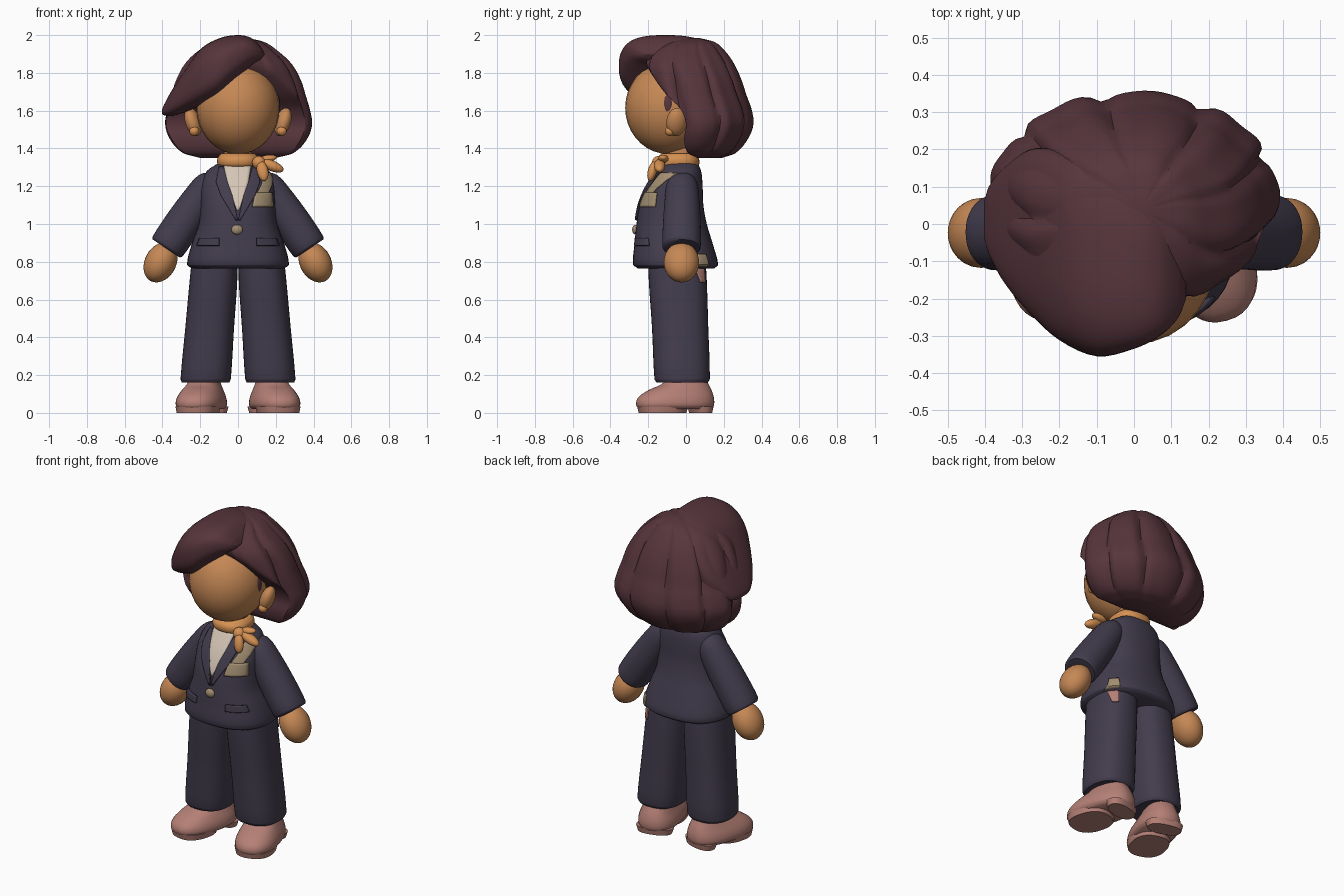
import bpy, bmesh, math
from mathutils import Matrix, Vector

if "Cube" in bpy.data.objects:
    bpy.data.objects.remove(bpy.data.objects["Cube"])


def material(name, rgb):
    m = bpy.data.materials.new(name)
    m.diffuse_color = (*rgb, 1)
    m.use_nodes = True
    m.node_tree.nodes["Principled BSDF"].inputs["Base Color"].default_value = m.diffuse_color
    return m


SKIN = material("skin", (0.56, 0.245, 0.09))
HAIR = material("dark_hair", (0.095, 0.036, 0.046))
NAVY = material("navy_cloth", (0.055, 0.045, 0.074))
SCARF = material("orange_scarf", (0.66, 0.28, 0.085))
SHIRT = material("cream_shirt", (0.66, 0.56, 0.46))
BEIGE = material("beige_trim", (0.36, 0.27, 0.165))
SHOE = material("pink_leather", (0.46, 0.215, 0.18))
MIRROR = Matrix.Diagonal((-1, 1, 1, 1))


def finish(name, bm, mat, angle=50, closed=True):
    if closed:
        bmesh.ops.recalc_face_normals(bm, faces=bm.faces)
    me = bpy.data.meshes.new(name)
    bm.to_mesh(me)
    bm.free()
    me.materials.append(mat)
    ob = bpy.data.objects.new(name, me)
    bpy.context.collection.objects.link(ob)
    bpy.ops.object.select_all(action='DESELECT')
    ob.select_set(True)
    bpy.context.view_layer.objects.active = ob
    bpy.ops.object.shade_smooth_by_angle(angle=math.radians(angle))
    return ob


def row_at(rows, z):
    """Smoothly interpolate a table of cross-sections at height z."""
    z = min(max(z, rows[0][0]), rows[-1][0])
    i = max(k for k in range(len(rows) - 1) if rows[k][0] <= z)
    a, b = rows[i], rows[i + 1]
    p, q = rows[max(i - 1, 0)], rows[min(i + 2, len(rows) - 1)]
    d = b[0] - a[0]
    t = (z - a[0]) / d
    out = [z]
    for c in range(1, len(a)):
        m0 = (b[c] - p[c]) / (b[0] - p[0]) * d
        m1 = (q[c] - a[c]) / (q[0] - a[0]) * d
        out.append((2*t**3 - 3*t*t + 1) * a[c] + (t**3 - 2*t*t + t) * m0
                   + (3*t*t - 2*t**3) * b[c] + (t**3 - t*t) * m1)
    return out


def ring_point(row, th, n=2.4):
    """Point on a superellipse section: z, centre x, half width, front y, back y."""
    z, cx, hx, yf, yb = row[:5]
    c, s = math.cos(th), math.sin(th)
    x = cx + max(hx, 0.001) * math.copysign(abs(c) ** (2 / n), c)
    y = (yf + yb) / 2 + max((yb - yf) / 2, 0.001) * math.copysign(abs(s) ** (2 / n), s)
    return Vector((x, y, z))


def loft(name, rows, mat, matrix=None, seg=40, steps=4, n=2.4, shape=None, angle=50):
    bm = bmesh.new()
    zs = [a[0] + (b[0] - a[0]) * k / steps for a, b in zip(rows, rows[1:]) for k in range(steps)]
    rings = []
    for z in zs + [rows[-1][0]]:
        row = row_at(rows, z)
        pts = []
        for k in range(seg):
            th = math.tau * k / seg
            p = ring_point(row, th, n)
            pts.append(bm.verts.new(shape(p, th, row) if shape else p))
        rings.append(pts)
    for a, b in zip(rings, rings[1:]):
        for k in range(seg):
            j = (k + 1) % seg
            bm.faces.new((a[k], a[j], b[j], b[k]))
    bm.faces.new(rings[0])
    bm.faces.new(rings[-1])
    if matrix:
        bm.transform(matrix)
    return finish(name, bm, mat, angle)


def ball(name, loc, size, mat, rot=(0, 0, 0), flip=False):
    bm = bmesh.new()
    bmesh.ops.create_uvsphere(bm, u_segments=28, v_segments=18, radius=1)
    rotation = Matrix.Identity(4)
    for ang, axis in zip(rot, 'XYZ'):
        rotation = Matrix.Rotation(math.radians(ang), 4, axis) @ rotation
    m = Matrix.Translation(loc) @ rotation @ Matrix.Diagonal((*size, 1))
    bm.transform(MIRROR @ m if flip else m)
    return finish(name, bm, mat)


def patch(name, base, edges, mat, side=-1, off=0.003, thick=0.008, cols=8):
    """Thin plate hugging a loft; edges are (z, x left, x right) from the top down."""
    bm = bmesh.new()
    grid = []
    for (z0, l0, r0), (z1, l1, r1) in zip(edges, edges[1:]):
        for k in range(6 if (z1, l1, r1) != edges[-1] else 7):
            t = k / 6
            z, l, r = z0 + (z1 - z0)*t, l0 + (l1 - l0)*t, r0 + (r1 - r0)*t
            row = row_at(base, z)
            line = []
            for c in range(cols + 1):
                u = max(-1, min(1, (l + (r - l) * c / cols - row[1]) / row[2]))
                th = math.acos(math.copysign(abs(u) ** 1.2, u))
                p = ring_point(row, side * th)
                line.append(bm.verts.new(p + Vector((0, side * off, 0))))
            grid.append(line)
    for a, b in zip(grid, grid[1:]):
        for c in range(cols):
            f = (a[c], b[c], b[c + 1], a[c + 1])
            bm.faces.new(f if side < 0 else f[::-1])
    ob = finish(name, bm, mat, 40, closed=False)
    mod = ob.modifiers.new("thickness", 'SOLIDIFY')
    mod.thickness, mod.offset = thick, 0


# Jacket body, with shirt, lapels, pocket flaps, button and badge
jacket = [(0.765, 0, 0.245, -0.255, 0.15), (0.785, 0, 0.27, -0.28, 0.17), (0.9, 0, 0.243, -0.272, 0.14),
          (1.0, 0, 0.208, -0.262, 0.11), (1.1, 0, 0.198, -0.245, 0.092), (1.2, 0, 0.195, -0.205, 0.088),
          (1.28, 0, 0.165, -0.155, 0.08), (1.325, 0, 0.1, -0.125, 0.06)]
loft("jacket", jacket, NAVY)
patch("shirt_front", jacket, [(1.31, -0.075, 0.07), (1.22, -0.06, 0.055), (1.07, -0.004, 0.004)], SHIRT)
patch("chest_badge", jacket, [(1.165, 0.09, 0.18), (1.09, 0.075, 0.185)], BEIGE, off=0.006)
patch("badge_strap", jacket, [(1.27, 0.135, 0.185), (1.21, 0.125, 0.18), (1.16, 0.1, 0.16)], BEIGE, off=0.004)
for s, side in ((1, "right"), (-1, "left")):
    def span(*e):
        return [(z, *sorted((s * a, s * b))) for z, a, b in e]
    patch(side + "_lapel", jacket, span((1.3, 0.075, 0.1), (1.22, 0.055, 0.115), (1.15, 0.03, 0.09),
          (1.02, 0.0, 0.012)), NAVY, off=0.006, thick=0.012)
    patch(side + "_pocket_flap", jacket, span((0.925, 0.1, 0.2), (0.885, 0.1, 0.215)), NAVY, off=0.006, thick=0.014)
ball("jacket_button", (-0.005, -0.267, 0.97), (0.03, 0.018, 0.026), BEIGE)
patch("rear_tag", jacket, [(0.84, 0.2, 0.235), (0.775, 0.2, 0.25)], BEIGE, side=1)

# Trousers and shoes
leg = [(0.16, 0.172, 0.125, -0.155, 0.115), (0.18, 0.171, 0.133, -0.167, 0.126), (0.45, 0.15, 0.129, -0.18, 0.118),
       (0.7, 0.13, 0.126, -0.197, 0.11), (0.86, 0.122, 0.118, -0.2, 0.1)]
shoe = [(0.02, 0, 0.105, -0.21, 0.18), (0.04, 0, 0.122, -0.225, 0.192), (0.08, 0, 0.118, -0.215, 0.192),
        (0.12, 0, 0.1, -0.16, 0.18), (0.15, 0, 0.085, -0.09, 0.165), (0.18, 0, 0.075, -0.06, 0.15)]
front_sole = [(0.0, 0, 0.108, -0.21, 0.04), (0.035, 0, 0.115, -0.218, 0.05)]
heel = [(0.0, 0, 0.1, 0.07, 0.178), (0.035, 0, 0.11, 0.06, 0.185)]
patch("rear_leg_tag", leg, [(0.765, 0.19, 0.235), (0.69, 0.195, 0.225)], SHOE, side=1)

# Sleeves taper from the rounded shoulder to the cuff
sleeve = [(0.0, 0, 0.086, -0.1, 0.082), (0.015, 0, 0.095, -0.114, 0.088), (0.15, 0, 0.097, -0.112, 0.088),
          (0.32, 0, 0.088, -0.102, 0.08), (0.42, 0, 0.072, -0.088, 0.066), (0.46, 0, 0.035, -0.045, 0.035),
          (0.468, 0, 0.004, -0.01, 0.0)]
for flip, side in ((False, "right"), (True, "left")):
    f = MIRROR if flip else Matrix.Identity(4)
    loft(side + "_trouser_leg", leg, NAVY, f)
    foot = f @ Matrix.Translation((0.19, -0.042, 0)) @ Matrix.Rotation(math.radians(15), 4, 'Z')
    for part, rows in (("shoe", shoe), ("front_sole", front_sole), ("heel", heel)):
        loft(side + "_" + part, rows, SHOE, foot, steps=3)
    arm = f @ Matrix.Translation((0.38, -0.01, 0.87)) @ Matrix.Rotation(math.radians(-33.7), 4, 'Y')
    loft(side + "_sleeve", sleeve, NAVY, arm, n=2.1)
    ball(side + "_hand", (0.41, -0.024, 0.797), (0.083, 0.094, 0.112), SKIN, (0, -28, 0), flip)
    ball(side + "_ear", (0.238, -0.05, 1.54), (0.04, 0.055, 0.078), SKIN, (0, 18, 15), flip)
    ball(side + "_earring", (0.232, -0.085, 1.492), (0.026, 0.026, 0.026), SCARF, flip=flip)
    ball(side + "_sideburn", (0.195, -0.095, 1.63), (0.027, 0.035, 0.065), HAIR, flip=flip)

# Head and neck
ball("head", (0, -0.092, 1.615), (0.22, 0.23, 0.245), SKIN)
loft("neck", [(1.25, 0, 0.075, -0.1, 0.05), (1.45, 0, 0.075, -0.11, 0.05)], SKIN)

# Scarf band, knot and two tails
band = [(1.295, 0, 0.09, -0.135, 0.06), (1.315, 0, 0.108, -0.155, 0.07), (1.35, 0, 0.108, -0.155, 0.068),
        (1.372, 0, 0.09, -0.13, 0.055)]
loft("scarf_band", band, SCARF)
ball("scarf_knot", (0.11, -0.145, 1.325), (0.035, 0.035, 0.035), SCARF)
ball("scarf_outer_tail", (0.18, -0.14, 1.308), (0.065, 0.03, 0.028), SCARF, (0, 22, 0))
ball("scarf_upper_loop", (0.155, -0.12, 1.345), (0.05, 0.028, 0.02), SCARF, (0, -10, 0))
ball("scarf_lower_tail", (0.13, -0.178, 1.28), (0.03, 0.024, 0.055), SCARF, (-15, -12, 0))


# Main hair: scalloped bob, held back by a face line (last column)
def locks(p, th, row):
    groove = (1 - abs(math.sin(4.5 * th + 0.9 * p.z))) ** 3
    yc = (row[3] + row[4]) / 2
    k = 1 - 0.09 * groove + 0.012 * math.sin(13 * th + 5 * p.z)
    return Vector((p.x * k, max(yc + (p.y - yc) * k, row[5]), p.z))


bob = [(1.35, 0, 0.2, -0.1, 0.19, 0.06), (1.375, 0, 0.29, -0.16, 0.26, 0.01), (1.45, 0, 0.362, -0.2, 0.325, -0.01),
       (1.53, 0, 0.388, -0.21, 0.355, 0.0), (1.61, 0, 0.375, -0.22, 0.345, -0.03),
       (1.68, 0, 0.355, -0.23, 0.32, -0.1), (1.76, 0, 0.33, -0.235, 0.295, -0.16),
       (1.85, 0, 0.28, -0.235, 0.255, -0.21), (1.92, 0, 0.205, -0.19, 0.205, -0.2),
       (1.965, 0.01, 0.125, -0.1, 0.15, -0.2), (1.985, 0.02, 0.03, 0.0, 0.07, -0.2)]
loft("hair_bob", bob, HAIR, seg=108, n=2.1, shape=locks, angle=40)

# Swept fringe: lofted sideways across the forehead
fringe = [(-0.402, 1.595, 0.012, -0.04, 0.06), (-0.39, 1.605, 0.03, -0.08, 0.1), (-0.35, 1.64, 0.068, -0.155, 0.15),
          (-0.28, 1.705, 0.112, -0.24, 0.2), (-0.2, 1.775, 0.15, -0.312, 0.2), (-0.1, 1.828, 0.155, -0.355, 0.18),
          (0.0, 1.885, 0.115, -0.335, 0.12), (0.07, 1.91, 0.075, -0.3, 0.06), (0.12, 1.905, 0.035, -0.25, 0.0),
          (0.14, 1.9, 0.004, -0.2, -0.05)]
SIDEWAYS = Matrix(((0, 0, 1, 0), (0, 1, 0, 0), (1, 0, 0, 0), (0, 0, 0, 1)))
loft("hair_fringe", fringe, HAIR, SIDEWAYS, seg=48, n=2.7)
